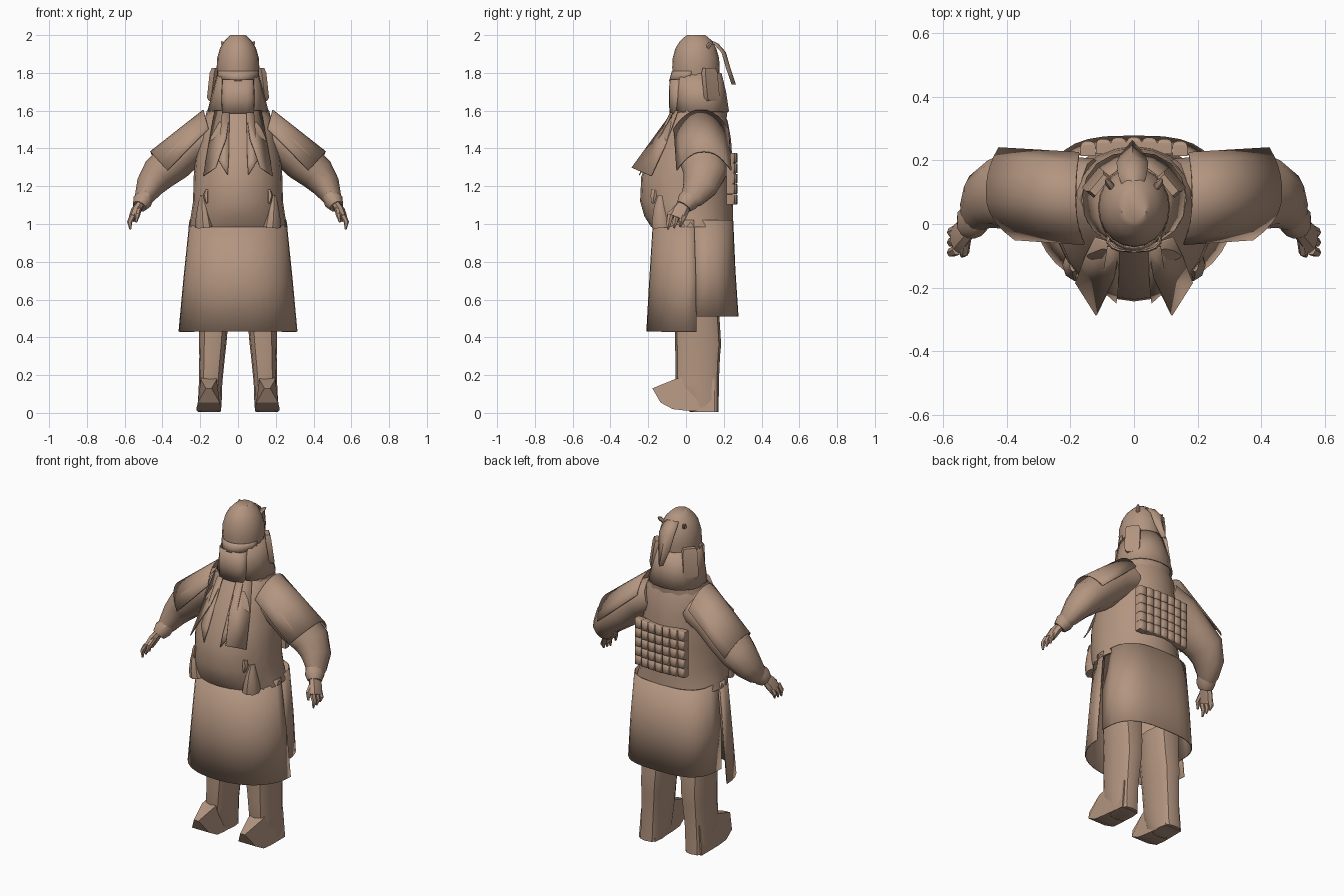
import bpy, bmesh, math
from mathutils import Vector

mat = bpy.data.materials.new("tan_cloth")
mat.diffuse_color = (0.45, 0.30, 0.215, 1)


def finish(name, verts, faces, mirror=False, thick=0, angle=40):
    me = bpy.data.meshes.new(name)
    me.from_pydata([tuple(v) for v in verts], [], faces)
    bm = bmesh.new()
    bm.from_mesh(me)
    bmesh.ops.recalc_face_normals(bm, faces=bm.faces)
    bm.to_mesh(me)
    bm.free()
    me.materials.append(mat)
    ob = bpy.data.objects.new(name, me)
    bpy.context.collection.objects.link(ob)
    bpy.ops.object.select_all(action='DESELECT')
    ob.select_set(True)
    bpy.context.view_layer.objects.active = ob
    bpy.ops.object.shade_smooth_by_angle(angle=math.radians(angle))
    if thick:
        ob.modifiers.new("thickness", 'SOLIDIFY').thickness = thick
    if mirror:
        ob.modifiers.new("mirror", 'MIRROR')
    return ob


def grid_faces(rows, cols, closed, cap):
    k = cols if closed else cols - 1
    f = [(r * cols + c, r * cols + (c + 1) % cols, (r + 1) * cols + (c + 1) % cols, (r + 1) * cols + c)
         for r in range(rows - 1) for c in range(k)]
    if cap:
        f += [tuple(range(cols)), tuple(range((rows - 1) * cols, rows * cols))]
    return f


def loft(name, rings, n=20, arc=None, cap=True, p=2.0, **kw):
    """Stack horizontal rings given as (z, half width, front y, back y, optional centre x)."""
    closed = arc is None
    a0, a1 = arc or (0, 360)
    vs = []
    for z, hw, yf, yb, *cx in rings:
        for i in range(n):
            a = math.radians(a0 + (a1 - a0) * i / (n if closed else n - 1))
            c, s = math.cos(a), math.sin(a)
            e = 2 / p
            vs.append(((cx[0] if cx else 0) + hw * math.copysign(abs(c) ** e, c),
                       (yf + yb) / 2 + (yb - yf) / 2 * math.copysign(abs(s) ** e, s), z))
    return finish(name, vs, grid_faces(len(rings), n, closed, cap and closed), **kw)


def tube(name, path, n=10, **kw):
    """Sweep an ellipse along points given as (x, y, z, radius across, radius in y)."""
    pts = [Vector(q[:3]) for q in path]
    vs = []
    for i, q in enumerate(path):
        t = (pts[min(i + 1, len(pts) - 1)] - pts[max(i - 1, 0)]).normalized()
        u = (Vector((0, 1, 0)) - t * t.y).normalized()
        w = t.cross(u)
        for k in range(n):
            a = math.tau * k / n
            vs.append(pts[i] + w * q[3] * math.cos(a) + u * q[4] * math.sin(a))
    return finish(name, vs, grid_faces(len(path), n, True, True), **kw)


# Coat skirt: longer rounded front panel and shorter, flatter back panel
loft("skirt_front", [(0.43, .315, -.21, .32), (0.7, .29, -.195, .30), (1.02, .257, -.175, .26)],
     n=19, arc=(180, 360), p=2.2, thick=.006)
loft("skirt_back", [(0.51, .275, -.17, .278), (0.75, .268, -.17, .262), (1.02, .245, -.16, .25)],
     n=17, arc=(0, 180), p=3.0, thick=.006)

# Jacket with a rounded belly and flared hem
loft("jacket", [(0.985, .262, -.185, .25), (1.04, .25, -.22, .25), (1.12, .238, -.243, .248),
                (1.25, .235, -.237, .245), (1.35, .225, -.20, .245), (1.45, .205, -.16, .238),
                (1.54, .195, -.10, .222), (1.60, .15, -.06, .20)], n=24)

# Hip pouches at the hem
tube("hip_pouch", [(.19, -.13, 1.15, .012, .02), (.185, -.135, 1.09, .03, .035),
                   (.18, -.13, 1.03, .045, .05), (.175, -.125, .985, .05, .055)], n=9, mirror=True)
tube("hip_toggle", [(.165, -.165, 1.18, .01, .02), (.17, -.17, 1.15, .016, .02),
                    (.165, -.175, 1.11, .006, .012)], n=6, mirror=True)

# Legs tapering into boots with upturned toes
loft("leg", [(.006, .06, .02, .172, .152), (.04, .063, -.03, .173, .15), (.16, .062, -.055, .174, .145),
             (.30, .068, -.056, .180, .137), (.36, .072, -.058, .186, .134), (.46, .077, -.06, .18, .13),
             (.62, .085, -.06, .17, .13)], n=12, p=2.9, mirror=True)
side = [(.15, .004), (.0, .012), (-.07, .02), (-.135, .055), (-.178, .13), (-.06, .178), (.02, .20), (.15, .18)]
half = [.055, .064, .066, .058, .015, .042, .035, .04]
boot = [(.155 + sx * h, y, z) for sx in (-1, 1) for (y, z), h in zip(side, half)]
m = len(side)
finish("boot", boot, [tuple(range(m)), tuple(range(m, 2 * m))] +
       [(i, (i + 1) % m, m + (i + 1) % m, m + i) for i in range(m)], mirror=True, angle=25)

# Sleeves gathered at the cuffs
tube("sleeve", [(.13, .08, 1.47, .10, .125), (.24, .085, 1.42, .105, .13), (.34, .09, 1.33, .105, .125),
                (.42, .10, 1.265, .095, .115), (.468, .075, 1.20, .075, .095), (.497, .035, 1.14, .052, .066),
                (.508, .01, 1.115, .035, .045)], n=12, mirror=True)
tube("cuff", [(.488, .035, 1.15, .045, .055), (.508, .008, 1.118, .052, .058), (.522, -.012, 1.092, .038, .043)],
     n=10, mirror=True)

# Hands
tube("palm", [(.515, -.005, 1.11, .022, .035), (.54, -.03, 1.07, .027, .045), (.558, -.05, 1.03, .022, .045)],
     n=8, mirror=True)
for i in range(3):
    y = -.082 + .032 * i
    tube("finger_%d" % i, [(.556, y, 1.045, .016, .017), (.574, y - .008, 1.01, .014, .015),
                           (.570, y - .014, .972 + .006 * i, .005, .006)], n=6, mirror=True)
tube("thumb", [(.527, -.05, 1.08, .016, .016), (.532, -.09, 1.05, .015, .014),
               (.54, -.10, 1.01, .006, .006)], n=6, mirror=True)

# Shoulder guards: broad sheets bent over the upper arms
vs = []
for u in (0, .5, 1):
    for j in range(11):
        v = j / 5 - 1
        d = abs(v) ** 2.3
        top = Vector((.185, .08, 1.605)).lerp(Vector((.465, .095, 1.385)), u)
        vs.append(top + Vector(((-.09 if v < 0 else -.04) * d * (.3 + .7 * u), .146 * v, -.10 * d)))
finish("shoulder_guard", vs, grid_faces(3, 11, False, False), mirror=True, thick=.006)

# Wide hanging scarf ends standing off the chest, over a narrower pair
finish("scarf_end", [(.045, -.07, 1.60), (.125, -.045, 1.60), (.065, -.175, 1.455), (.155, -.105, 1.43),
                     (.12, -.288, 1.30), (.185, -.185, 1.255)],
       [(0, 1, 3, 2), (2, 3, 5, 4)], mirror=True, thick=.006)
finish("scarf_under", [(.045, -.085, 1.59), (.085, -.075, 1.59), (.05, -.215, 1.33), (.105, -.205, 1.34),
                       (.055, -.25, 1.26)], [(0, 1, 3, 2), (2, 3, 4)], mirror=True, thick=.006)

# Head covering: collar, flared cloth drape, face veil and brow flap
loft("collar", [(1.56, .175, -.06, .215), (1.60, .165, -.07, .22), (1.615, .10, -.03, .17)], n=12)
loft("neck_drape", [(1.595, .163, -.07, .228), (1.70, .135, -.073, .212), (1.80, .108, -.073, .188)],
     n=15, arc=(-62, 242), p=2.2, thick=.006)
loft("face_veil", [(1.585, .088, -.088, .03), (1.67, .09, -.09, .03), (1.765, .085, -.088, .03)],
     n=9, arc=(180, 360), p=3, thick=.006)
loft("brow_flap", [(1.758, .103, -.09, .17), (1.785, .111, -.082, .176), (1.81, .113, -.075, .178)],
     n=13, arc=(190, 350), thick=.004)

# Rounded helmet with a small flat crown
loft("helmet", [(1.78, .109, -.07, .176), (1.83, .113, -.073, .178), (1.88, .110, -.07, .175),
                (1.93, .096, -.056, .160), (1.965, .076, -.034, .142), (1.99, .052, -.008, .116),
                (2.0, .04, .005, .10)], n=20)

# Ear plates turned outward
a = math.radians(40)
vs = []
for z, h, x0, x1 in ((1.65, .03, .012, .034), (1.67, .042, .008, .038), (1.80, .042, -.012, .02),
                     (1.825, .034, -.012, .012)):
    for x, y in ((x0, -h), (x1, -h), (x1, h), (x0, h)):
        vs.append((.108 + x * math.cos(a) - y * math.sin(a), .122 + x * math.sin(a) + y * math.cos(a), z))
finish("ear_plate", vs, grid_faces(4, 4, True, True), mirror=True)

# Plume trailing behind the helmet, with a small stud on each side
vs = []
for y, z, w in ((.10, 1.985, .02), (.165, 1.955, .045), (.205, 1.91, .05), (.228, 1.83, .04), (.258, 1.74, .015)):
    vs += [(-w - .005, y - .012, z), (-.005, y + .006, z), (w - .005, y - .012, z)]
finish("plume", vs, grid_faces(5, 3, False, False), thick=.006)
tube("helmet_stud", [(.065, .11, 1.93, .012, .012), (.08, .13, 1.955, .012, .012), (.088, .14, 1.965, .004, .004)],
     n=5, mirror=True)

# Quilted pad on the back: rows of small rounded cushions on a curved sheet
verts, faces = [], []
for r in range(5):
    for c in range(7):
        x0 = (c - 3) * .048
        y0, z0 = .256 - .6 * x0 * x0, 1.13 + r * .055
        base = len(verts)
        for dy, k, kz in ((-.03, 1, 1), (.002, 1, 1), (.013, .75, .95), (.017, .3, .85)):
            for sx, sz in ((-1, -1), (1, -1), (1, 1), (-1, 1)):
                verts.append((x0 + .0238 * k * sx, y0 + dy, z0 + .027 * kz * sz))
        faces += [tuple(base + q for q in f) for f in grid_faces(4, 4, True, True)]
finish("quilted_back_pad", verts, faces, angle=60)
